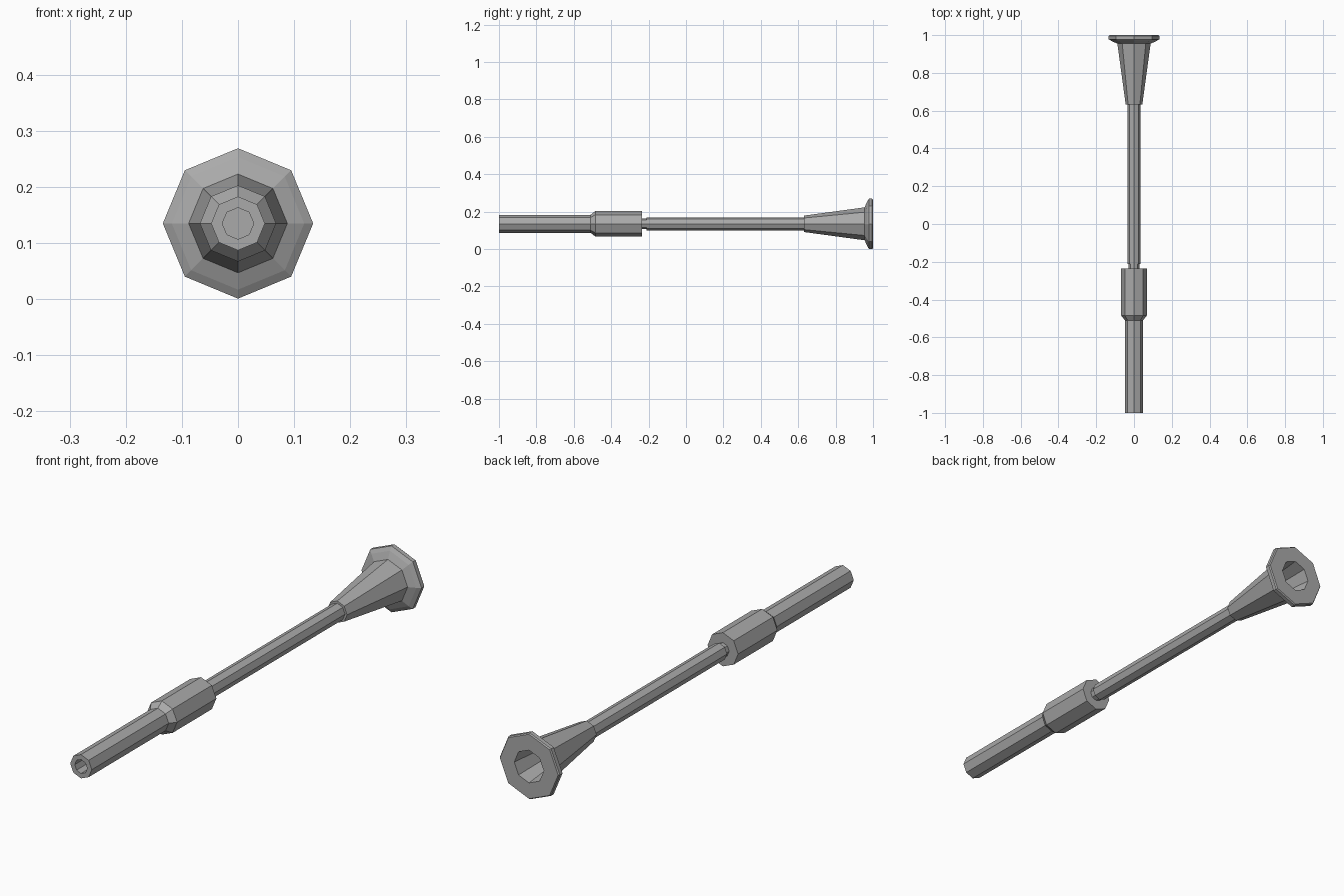
import bpy, bmesh, math

if "Cube" in bpy.data.objects:
    bpy.data.objects.remove(bpy.data.objects["Cube"])

SIDES = 8
CENTRE_Z = 0.135

metal = bpy.data.materials.new("grey_metal")
metal.diffuse_color = (0.4, 0.4, 0.4, 1)
metal.use_nodes = True
metal.node_tree.nodes["Principled BSDF"].inputs["Base Color"].default_value = metal.diffuse_color


def lathe(name, profile):
    """Octagonal solid around the y axis from (y, radius) points, capped at both ends."""
    bm = bmesh.new()
    rings = []
    for y, r in profile:
        ring = []
        for i in range(SIDES):
            a = 2 * math.pi * i / SIDES
            ring.append(bm.verts.new((r * math.cos(a), y, CENTRE_Z + r * math.sin(a))))
        rings.append(ring)
    for a, b in zip(rings, rings[1:]):
        for i in range(SIDES):
            j = (i + 1) % SIDES
            bm.faces.new((a[i], a[j], b[j], b[i]))
    bm.faces.new(rings[0])
    bm.faces.new(rings[-1])
    bmesh.ops.recalc_face_normals(bm, faces=bm.faces)
    mesh = bpy.data.meshes.new(name)
    bm.to_mesh(mesh)
    bm.free()
    mesh.materials.append(metal)
    obj = bpy.data.objects.new(name, mesh)
    bpy.context.collection.objects.link(obj)
    return obj


# Hollow front pipe that widens into a collar
lathe("handle_pipe", [(-0.9, 0.028), (-1.0, 0.028), (-1.0, 0.048), (-0.51, 0.048),
                      (-0.485, 0.068), (-0.235, 0.068), (-0.235, 0.028)])

# Narrow neck and long thin shaft
lathe("shaft", [(-0.24, 0.028), (-0.212, 0.028), (-0.212, 0.035), (0.64, 0.035)])

# Flared horn with a flanged rim and a tapered bore
lathe("horn", [(0.632, 0.03), (0.632, 0.044), (0.955, 0.088), (0.968, 0.118),
               (0.978, 0.134), (0.995, 0.134), (1.0, 0.130), (1.0, 0.066), (0.66, 0.03)])
